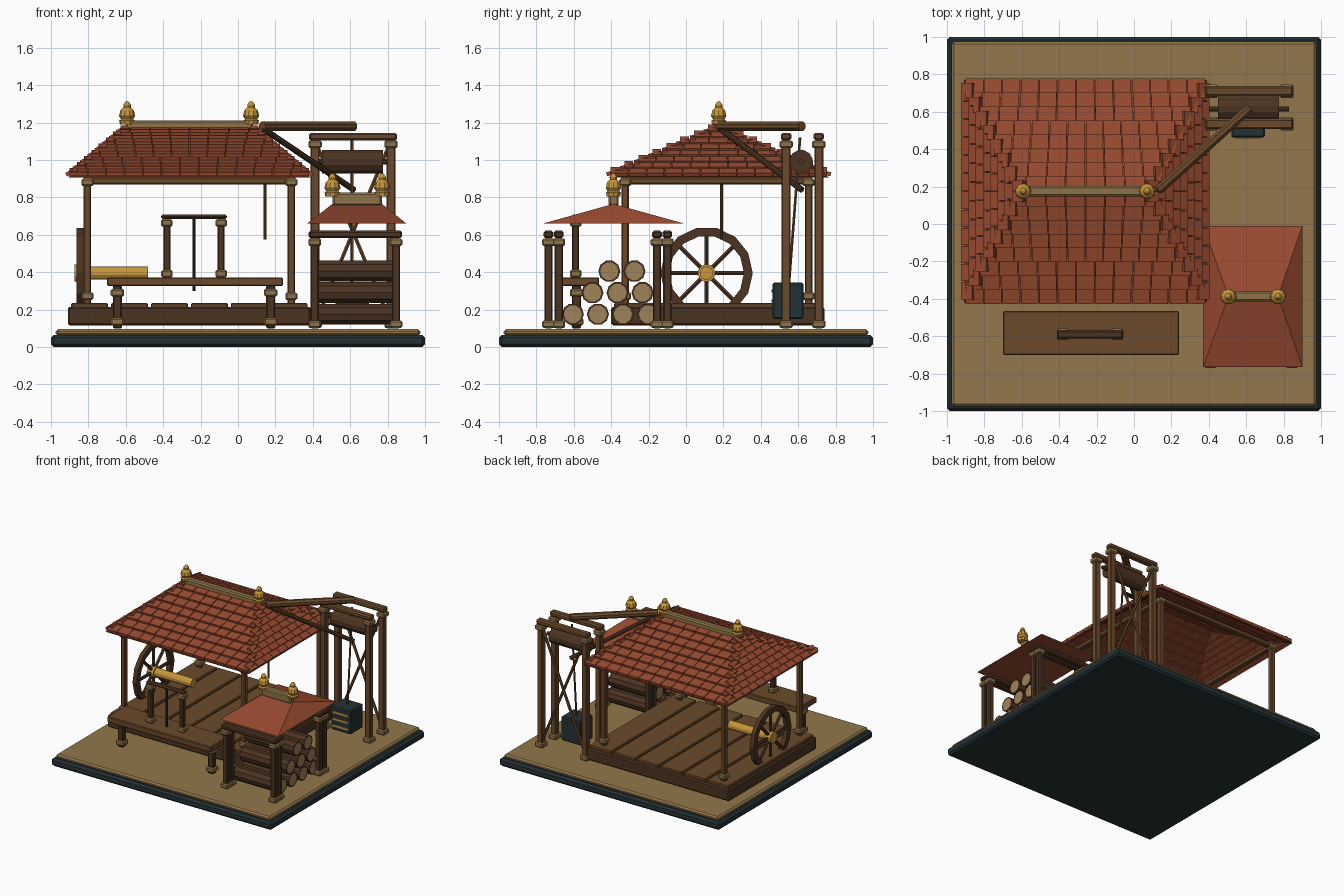
import bpy, bmesh, math
from mathutils import Vector, Matrix

if "Cube" in bpy.data.objects:
    bpy.data.objects.remove(bpy.data.objects["Cube"])


def material(name, hexcode):
    srgb = [int(hexcode[i:i + 2], 16) / 255 for i in (0, 2, 4)]
    lin = [c / 12.92 if c < 0.04 else ((c + 0.055) / 1.055) ** 2.4 for c in srgb]
    m = bpy.data.materials.new(name)
    m.diffuse_color = (*lin, 1)
    m.use_nodes = True
    m.node_tree.nodes["Principled BSDF"].inputs["Base Color"].default_value = (*lin, 1)
    return m


WOOD = material("brown wood", "6b4a2b")
DARK = material("dark wood", "4c3421")
SAND = material("sand", "93774c")
STONE = material("pale collar", "8f7448")
SLATE = material("dark slate", "253236")
TILE = material("red clay", "984a30")
UNDER = material("deep red clay", "743722")
GOLD = material("gold", "c8963a")
LOGEND = material("cut log", "a08458")


def finish(name, bm, mats, bevel=0):
    bmesh.ops.recalc_face_normals(bm, faces=bm.faces)
    me = bpy.data.meshes.new(name)
    bm.to_mesh(me)
    bm.free()
    for m in mats:
        me.materials.append(m)
    ob = bpy.data.objects.new(name, me)
    bpy.context.collection.objects.link(ob)
    if bevel:
        mod = ob.modifiers.new("bevel", "BEVEL")
        mod.width, mod.segments = bevel, 1
    return ob


def box(name, x, y, z, mat, bevel=0.006):
    """Box from (low, high) pairs on each axis."""
    bm = bmesh.new()
    lo, hi = zip(x, y, z)
    mid = (Vector(lo) + Vector(hi)) / 2
    size = Vector(hi) - Vector(lo)
    bmesh.ops.create_cube(bm, size=1, matrix=Matrix.Translation(mid) @ Matrix.Diagonal((*size, 1)))
    return finish(name, bm, [mat], bevel)


def rod(name, a, b, r, mat, sides=8, cap=None):
    a, b = Vector(a), Vector(b)
    bm = bmesh.new()
    rot = (b - a).to_track_quat('Z', 'Y').to_matrix().to_4x4()
    bmesh.ops.create_cone(bm, cap_ends=True, segments=sides, radius1=r, radius2=r,
                          depth=(b - a).length,
                          matrix=Matrix.Translation((a + b) / 2) @ rot @ Matrix.Rotation(math.pi / sides, 4, 'Z'))
    if cap:
        # Cut ends show a paler disc inside a ring of bark
        ends = [f for f in bm.faces if len(f.verts) == sides]
        bmesh.ops.inset_individual(bm, faces=ends, thickness=r * 0.18)
        for f in ends:
            f.material_index = 1
    return finish(name, bm, [mat, cap] if cap else [mat])


def post(name, x, y, z0, z1, w, mat, collar_at):
    box(name, (x - w, x + w), (y - w, y + w), (z0, z1), mat)
    c = w + 0.012
    for z in collar_at:
        box(name + "_collar", (x - c, x + c), (y - c, y + c), (z - 0.02, z + 0.02), STONE, 0.008)


def gate(name, y, x0, x1, z0, z1, w, mat, beam=0.04):
    """Two collared posts carrying a cross beam."""
    for x in (x0, x1):
        post(name + "_post", x, y, z0, z1 - beam, w, mat, (z0 + 0.022, z1 - beam - 0.022))
    box(name + "_beam", (x0 - 0.033, x1 + 0.033), (y - w - 0.004, y + w + 0.004), (z1 - beam, z1), mat, 0.01)


def finial(x, y, z):
    profile = [(0, 0), (0.038, 0), (0.042, 0.02), (0.032, 0.028), (0.043, 0.045), (0.036, 0.075),
               (0.02, 0.09), (0.02, 0.105), (0.01, 0.12), (0, 0.125)]
    bm = bmesh.new()
    vs = [bm.verts.new((x + r, y, z + h)) for r, h in profile]
    es = [bm.edges.new(p) for p in zip(vs, vs[1:])]
    bmesh.ops.spin(bm, geom=vs + es, cent=(x, y, z), axis=(0, 0, 1), angle=math.tau, steps=10)
    bmesh.ops.remove_doubles(bm, verts=bm.verts, dist=0.0005)
    finish("finial", bm, [GOLD])


def hip_sides(x0, x1, y0, y1, z, rx0, rx1, ry, rz):
    a, b, c, d = (Vector(p) for p in ((x0, y0, z), (x1, y0, z), (x1, y1, z), (x0, y1, z)))
    p, q = Vector((rx0, ry, rz)), Vector((rx1, ry, rz))
    return [(a, b, p, q), (b, c, q, q), (c, d, q, p), (d, a, p, p)]


def hip_shell(name, sides, mat, closed):
    bm = bmesh.new()
    for a, b, p, q in sides:
        pts = [a, b, q] if p == q else [a, b, q, p]
        bm.faces.new([bm.verts.new(v) for v in pts])
    if closed:
        bm.faces.new([bm.verts.new(s[0]) for s in reversed(sides)])
    bmesh.ops.remove_doubles(bm, verts=bm.verts, dist=0.001)
    finish(name, bm, [mat])


def shingles(name, sides, rows, width):
    bm = bmesh.new()
    for a, b, p, q in sides:
        u = (b - a).normalized()
        rise = (p - a) - u * (p - a).dot(u)
        pitch = rise.length / rows
        v = rise.normalized()
        n = u.cross(v)
        v = (v - n * 0.2).normalized()
        n = u.cross(v)
        for i in range(rows):
            t = (i + 0.2) / rows
            start, end = a.lerp(p, t), b.lerp(q, t)
            length = (end - start).length
            count = max(1, round(length / width))
            step = length / count
            cuts = [0] + [(k + 0.5 * (i % 2)) * step for k in range(1 - i % 2, count)] + [length]
            for s, e in zip(cuts, cuts[1:]):
                tall = pitch * 1.3
                mid = start + u * (s + e) / 2 + v * (tall / 2 - pitch * 0.2) + n * 0.016
                m = Matrix((u, v, n)).transposed().to_4x4()
                bmesh.ops.create_cube(bm, size=1, matrix=Matrix.Translation(mid) @ m
                                      @ Matrix.Diagonal((e - s - 0.005, tall, 0.022, 1)))
    finish(name, bm, [TILE])


# Ground
box("base_slab", (-1, 1), (-1, 1), (0, 0.065), SLATE, 0.015)
box("ground_slab", (-0.975, 0.975), (-0.975, 0.975), (0.06, 0.095), SAND, 0.012)

# Platform with planks
box("platform_frame", (-0.91, 0.39), (-0.40, 0.74), (0.115, 0.215), DARK, 0.01)
plank = 1.28 / 6
for i in range(6):
    x = -0.90 + i * plank
    box("floor_plank", (x + 0.008, x + plank - 0.008), (-0.385, 0.725), (0.2, 0.235), WOOD)

# Main roof frame
for x in (-0.805, 0.285):
    for y in (-0.326, 0.655):
        post("roof_post", x, y, 0.22, 0.9, 0.02, WOOD, (0.272, 0.88))
    box("side_beam", (x - 0.02, x + 0.02), (-0.35, 0.68), (0.87, 0.905), WOOD)
for y in (-0.326, 0.655):
    box("eave_beam", (-0.83, 0.31), (y - 0.02, y + 0.02), (0.87, 0.905), WOOD)

# Main roof
main = hip_sides(-0.91, 0.39, -0.42, 0.77, 0.905, -0.60, 0.08, 0.175, 1.165)
hip_shell("roof_shell", main, UNDER, False)
shingles("roof_shingles", main, 8, 0.1)
box("ridge_cap", (-0.6, 0.08), (0.147, 0.203), (1.16, 1.212), STONE, 0.01)
for x in (-0.593, 0.07):
    finial(x, 0.175, 1.19)
rod("hanging_pole", (0.145, 0.19, 0.575), (0.145, 0.19, 1.1), 0.008, WOOD)

# Spoked wheel on a gold axle
hub = Vector((-0.845, 0.11, 0.395))
bm = bmesh.new()
rim = [bm.verts.new(hub + Vector((dx, r, 0))) for dx, r in ((-0.018, 0.2), (-0.018, 0.247), (0.018, 0.247), (0.018, 0.2))]
loop = [bm.edges.new((rim[i], rim[(i + 1) % 4])) for i in range(4)]
bmesh.ops.spin(bm, geom=rim + loop, cent=hub, axis=(1, 0, 0), angle=math.tau, steps=14)
bmesh.ops.remove_doubles(bm, verts=bm.verts, dist=0.0005)
finish("wheel_rim", bm, [DARK])
for i in range(4):
    arm = Vector((0, math.cos(i * math.pi / 4), math.sin(i * math.pi / 4))) * 0.21
    rod("wheel_spoke", hub - arm, hub + arm, 0.013, DARK, 6)
rod("wheel_axle", hub - Vector((0.03, 0, 0)), hub + Vector((0.365, 0, 0)), 0.036, GOLD, 12)
rod("wheel_hub", hub - Vector((0.03, 0, 0)), hub + Vector((0.03, 0, 0)), 0.047, GOLD, 12)

# Bench with a small frame on it
box("bench_top", (-0.70, 0.24), (-0.70, -0.465), (0.325, 0.372), WOOD)
for x in (-0.645, 0.175):
    post("bench_leg", x, -0.585, 0.1, 0.33, 0.024, DARK, (0.135, 0.29))
gate("bench_frame", -0.59, -0.38, -0.09, 0.37, 0.707, 0.019, DARK, 0.022)
rod("hanging_tool", (-0.235, -0.59, 0.3), (-0.235, -0.59, 0.69), 0.008, SLATE)

# Wood store
for y in (-0.735, -0.68, -0.155, -0.1):
    gate("store_frame", y, 0.41, 0.845, 0.1, 0.622, 0.022, DARK)
for count, y0, z in ((4, -0.605, 0.175), (3, -0.5, 0.29), (2, -0.41, 0.405)):
    for i in range(count):
        y = y0 + i * 0.134
        rod("log", (0.405, y, z), (0.83, y, z), 0.059, DARK, 10, LOGEND)
store = hip_sides(0.37, 0.9, -0.765, -0.01, 0.66, 0.505, 0.77, -0.388, 0.765)
hip_shell("store_roof", store, TILE, True)
box("store_ridge_cap", (0.505, 0.77), (-0.415, -0.36), (0.755, 0.825), STONE, 0.01)
for x in (0.505, 0.77):
    finial(x, -0.388, 0.805)

# Hoist tower
for y in (0.535, 0.71):
    gate("tower", y, 0.412, 0.818, 0.1, 1.145, 0.024, WOOD)
for x0, x1 in ((0.43, 0.8), (0.8, 0.43)):
    rod("tower_brace", (x0, 0.71, 0.17), (x1, 0.71, 1.06), 0.011, WOOD, 6)
rod("hoist_drum", (0.45, 0.615, 0.99), (0.775, 0.615, 0.99), 0.064, DARK, 12)
rod("drum_axle", (0.4, 0.615, 0.99), (0.83, 0.615, 0.99), 0.015, DARK)
rod("hoist_rope", (0.61, 0.55, 0.33), (0.61, 0.61, 1.12), 0.008, WOOD, 6)
rod("hoist_arm", (0.13, 0.18, 1.18), (0.62, 0.62, 1.18), 0.027, WOOD)
rod("hoist_strut", (0.13, 0.18, 1.17), (0.62, 0.62, 0.84), 0.016, DARK)

# Hanging crate with gold bands
box("crate", (0.52, 0.70), (0.463, 0.627), (0.15, 0.345), SLATE, 0.008)
for z in (0.19, 0.245, 0.3):
    box("crate_band", (0.54, 0.68), (0.456, 0.464), (z - 0.008, z + 0.008), GOLD, 0)
